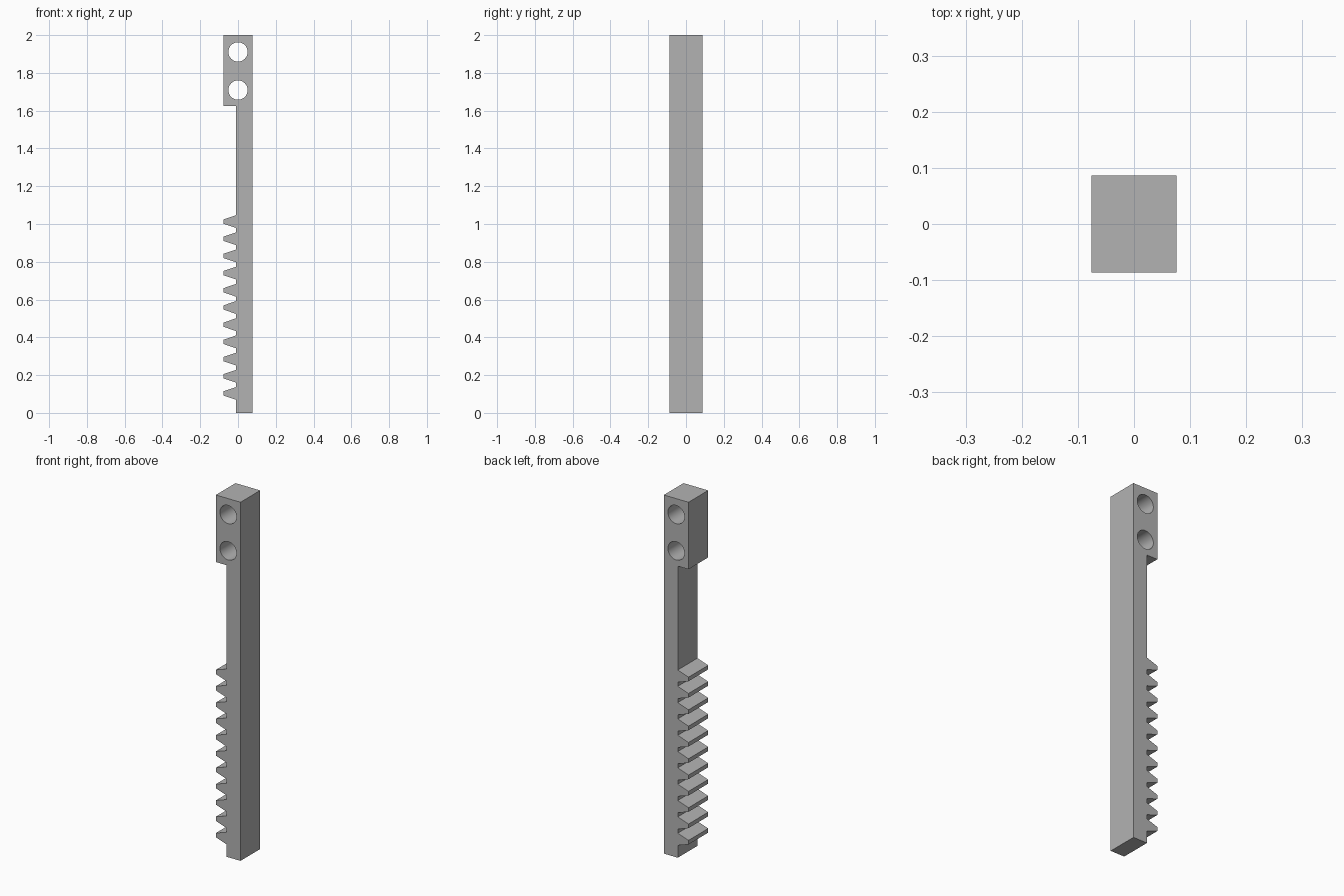
import bpy
import bmesh
import math

if "Cube" in bpy.data.objects:
    bpy.data.objects.remove(bpy.data.objects["Cube"], do_unlink=True)

HALF_W, HALF_D, HEIGHT = 0.076, 0.0865, 2.0
ROOT_X, HEAD_Z = -0.01, 1.626
TEETH, PITCH, FIRST_Z = 11, 0.091, 0.103
ROOT_HALF, TIP_HALF = 0.034, 0.0115

grey = bpy.data.materials.new("plain grey")
grey.use_nodes = True
grey.diffuse_color = (0.45, 0.45, 0.45, 1)
grey.node_tree.nodes["Principled BSDF"].inputs["Base Color"].default_value = (0.45, 0.45, 0.45, 1)

# Side outline: straight back, head block, then the toothed edge
outline = [(ROOT_X, 0), (HALF_W, 0), (HALF_W, HEIGHT),
           (-HALF_W, HEIGHT), (-HALF_W, HEAD_Z), (ROOT_X, HEAD_Z)]
for i in reversed(range(TEETH)):
    z = FIRST_Z + i * PITCH
    outline += [(ROOT_X, z + ROOT_HALF), (-HALF_W, z + TIP_HALF),
                (-HALF_W, z - TIP_HALF), (ROOT_X, z - ROOT_HALF)]

# Extrude the outline through the depth
bm = bmesh.new()
face = bm.faces.new([bm.verts.new((x, -HALF_D, z)) for x, z in outline])
extruded = bmesh.ops.extrude_face_region(bm, geom=[face])
moved = [v for v in extruded["geom"] if isinstance(v, bmesh.types.BMVert)]
bmesh.ops.translate(bm, verts=moved, vec=(0, 2 * HALF_D, 0))
bmesh.ops.recalc_face_normals(bm, faces=bm.faces)
mesh = bpy.data.meshes.new("toothed_rack")
bm.to_mesh(mesh)
bm.free()
mesh.materials.append(grey)
rack = bpy.data.objects.new("toothed_rack", mesh)
bpy.context.collection.objects.link(rack)
bpy.ops.object.select_all(action="DESELECT")

# Two mounting holes through the head
for z in (1.709, 1.911):
    bpy.ops.mesh.primitive_cylinder_add(vertices=48, radius=0.051, depth=0.4,
                                        location=(0, 0, z), rotation=(math.pi / 2, 0, 0))
    cutter = bpy.context.object
    cutter.name = "hole_cutter"
    cutter.hide_render = True
    cutter.data.materials.append(grey)
    cut = rack.modifiers.new("mounting_hole", "BOOLEAN")
    cut.operation = "DIFFERENCE"
    cut.solver = "EXACT"
    cut.object = cutter
    bpy.ops.object.select_all(action="DESELECT")
    rack.select_set(True)
    bpy.context.view_layer.objects.active = rack
    bpy.ops.object.modifier_apply(modifier=cut.name)
    bpy.data.objects.remove(cutter, do_unlink=True)

# Smooth hole walls, crisp edges elsewhere
bpy.ops.object.shade_smooth_by_angle(angle=math.radians(15))
